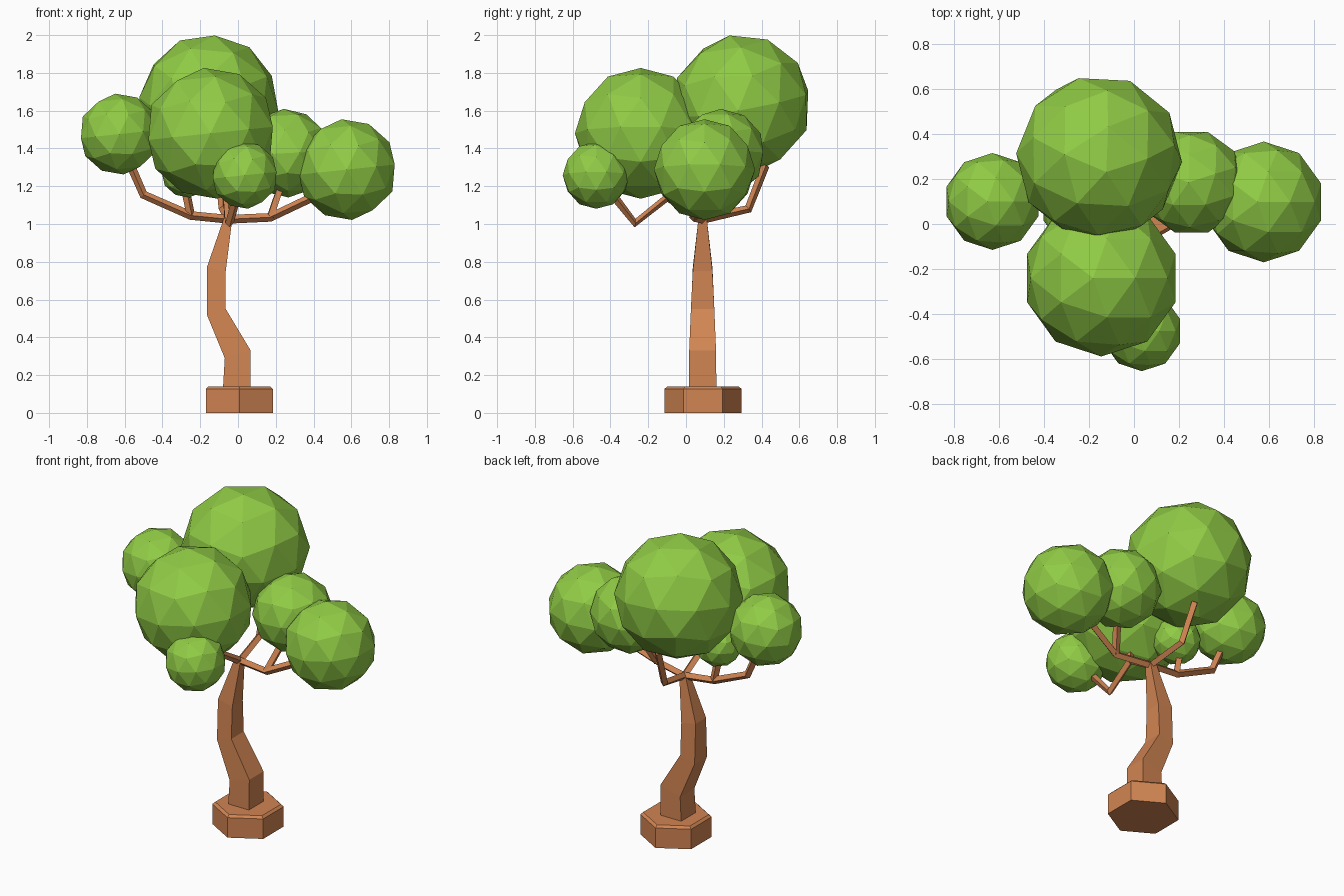
import bpy
import bmesh
from math import radians
from mathutils import Matrix

cube = bpy.data.objects.get("Cube")
if cube:
    bpy.data.objects.remove(cube, do_unlink=True)


def make_material(name, colour):
    mat = bpy.data.materials.new(name)
    mat.use_nodes = True
    mat.diffuse_color = (*colour, 1)
    mat.node_tree.nodes["Principled BSDF"].inputs["Base Color"].default_value = (*colour, 1)
    return mat


bark = make_material("bark_brown", (0.64, 0.235, 0.085))
leaf = make_material("leaf_green", (0.28, 0.60, 0.06))


def add_object(name, bm, mat):
    bmesh.ops.recalc_face_normals(bm, faces=bm.faces)
    mesh = bpy.data.meshes.new(name)
    bm.to_mesh(mesh)
    bm.free()
    mesh.materials.append(mat)
    obj = bpy.data.objects.new(name, mesh)
    bpy.context.collection.objects.link(obj)
    return obj


def loft(rings):
    """Skin equal-sized rings of points and cap both ends."""
    bm = bmesh.new()
    loops = [[bm.verts.new(p) for p in ring] for ring in rings]
    for a, b in zip(loops, loops[1:]):
        for i in range(len(a)):
            j = (i + 1) % len(a)
            bm.faces.new((a[i], a[j], b[j], b[i]))
    bm.faces.new(loops[0])
    bm.faces.new(loops[-1])
    return bm


# Hexagonal base with a bevelled top rim
bm = bmesh.new()
bmesh.ops.create_cone(bm, cap_ends=True, segments=6, radius1=0.205, radius2=0.205, depth=0.14,
                      matrix=Matrix.Translation((0.007, 0.09, 0.07)))
rim = [e for e in bm.edges if all(v.co.z > 0.13 for v in e.verts)]
bmesh.ops.bevel(bm, geom=rim, offset=0.014, segments=1, affect='EDGES')
add_object("base", bm, bark)

# Crooked square trunk: left x and z, right x and z, half depth
sections = [(-0.08, 0.12, 0.065, 0.12, 0.073),
            (-0.07, 0.29, 0.067, 0.33, 0.071),
            (-0.165, 0.52, -0.065, 0.55, 0.062),
            (-0.165, 0.77, -0.065, 0.75, 0.052),
            (-0.075, 1.03, -0.03, 1.03, 0.022)]
rings = []
for xl, zl, xr, zr, d in sections:
    y = 0.088
    rings.append([(xl, y - d, zl), (xr, y - d, zr), (xr, y + d, zr), (xl, y + d, zl)])
add_object("trunk", loft(rings), bark)


# Branches as thin square tubes along bent paths
def branch(name, points, radius=0.023):
    curve = bpy.data.curves.new(name, 'CURVE')
    curve.dimensions = '3D'
    curve.bevel_depth = radius
    curve.bevel_resolution = 0
    curve.use_fill_caps = True
    spline = curve.splines.new('POLY')
    spline.use_smooth = False
    spline.points.add(len(points) - 1)
    for p, co in zip(spline.points, points):
        p.co = (*co, 1)
    temp = bpy.data.objects.new(name, curve)
    bpy.context.collection.objects.link(temp)
    bpy.context.view_layer.update()
    mesh = bpy.data.meshes.new_from_object(temp.evaluated_get(bpy.context.evaluated_depsgraph_get()))
    bpy.data.objects.remove(temp, do_unlink=True)
    mesh.shade_flat()
    mesh.materials.clear()
    mesh.materials.append(bark)
    bpy.context.collection.objects.link(bpy.data.objects.new(name, mesh))


hub = (-0.05, 0.09, 1.025)
right_fork = (-0.25, 0.08, 1.045)
left_fork = (0.17, 0.04, 1.035)
front_fork = (-0.055, -0.1, 1.14)
branch("right_branch", [hub, right_fork, (-0.5, 0.1, 1.155), (-0.59, 0.1, 1.36)])
branch("right_twig", [right_fork, (-0.29, 0.07, 1.24)])
branch("left_branch", [hub, left_fork, (0.37, 0.08, 1.13), (0.52, 0.1, 1.22)])
branch("left_twig", [left_fork, (0.24, 0.14, 1.24)])
branch("back_branch", [hub, (-0.08, 0.33, 1.08), (-0.1, 0.42, 1.31)])
branch("front_branch", [hub, front_fork, (-0.045, -0.27, 1.005), (0.0, -0.4, 1.17)])
branch("front_twig", [front_fork, (-0.08, -0.14, 1.28)])

# Faceted foliage balls: centre, radius, tilt in degrees
foliage = {
    "back_foliage": ((-0.155, 0.295, 1.635), 0.37, (10, 5, 15)),
    "front_foliage": ((-0.145, -0.24, 1.48), 0.348, (0, -6, 0)),
    "right_foliage": ((-0.628, 0.1, 1.476), 0.215, (0, -6, 0)),
    "left_foliage": ((0.576, 0.098, 1.288), 0.268, (0, -6, 0)),
    "left_back_foliage": ((0.255, 0.185, 1.375), 0.235, (0, -3, 18)),
    "front_small_foliage": ((0.035, -0.475, 1.258), 0.178, (0, -6, 0)),
    "right_small_foliage": ((-0.27, 0.06, 1.28), 0.14, (0, -6, 0)),
}
for name, (centre, radius, tilt) in foliage.items():
    bm = bmesh.new()
    turn = Matrix.Identity(4)
    for axis, angle in zip("ZXY", (tilt[2], tilt[0], tilt[1])):
        turn = Matrix.Rotation(radians(angle), 4, axis) @ turn
    bmesh.ops.create_icosphere(bm, subdivisions=2, radius=radius,
                               matrix=Matrix.Translation(centre) @ turn)
    add_object(name, bm, leaf)
